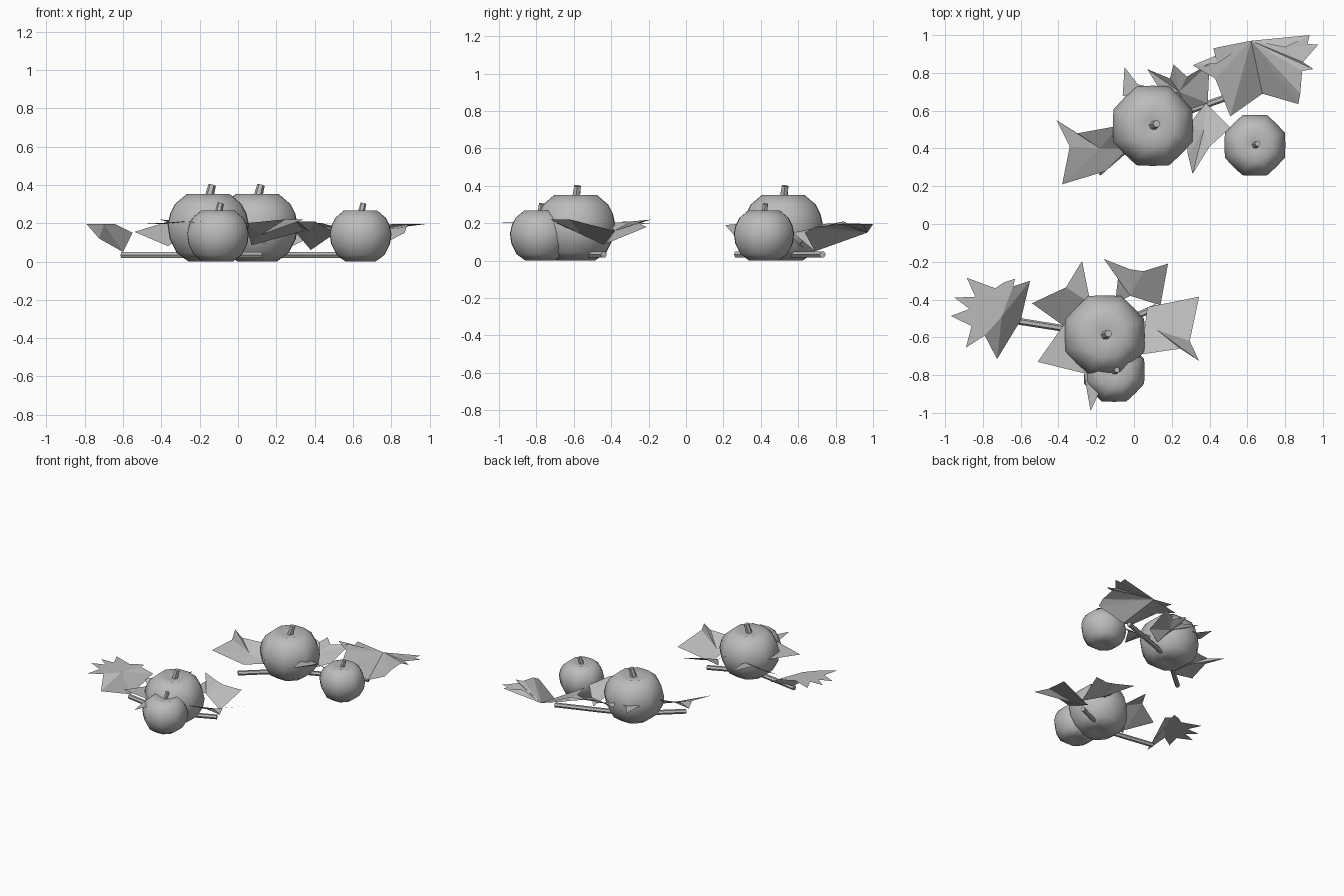
import bpy, bmesh, math
from mathutils import Vector

cube = bpy.data.objects.get("Cube")
if cube:
    bpy.data.objects.remove(cube, do_unlink=True)

GREY = (0.5, 0.5, 0.5, 1)
grey = bpy.data.materials.new("plain_grey")
grey.use_nodes = True
grey.diffuse_color = GREY
grey.node_tree.nodes["Principled BSDF"].inputs["Base Color"].default_value = GREY


def finish(name, bm, smooth=False):
    """Turn a bmesh into a named, coloured object."""
    mesh = bpy.data.meshes.new(name)
    bm.to_mesh(mesh)
    bm.free()
    mesh.materials.append(grey)
    for face in mesh.polygons:
        face.use_smooth = smooth
    obj = bpy.data.objects.new(name, mesh)
    bpy.context.collection.objects.link(obj)
    return obj


def tube(name, points, radii, sides):
    """Sweep a polygon section along a path and cap both ends."""
    bm = bmesh.new()
    path = [Vector(p) for p in points]
    rings = []
    for i, p in enumerate(path):
        along = path[min(i + 1, len(path) - 1)] - path[max(i - 1, 0)]
        turn = along.to_track_quat('Z', 'Y')
        ring = []
        for k in range(sides):
            a = math.tau * k / sides
            ring.append(bm.verts.new(p + turn @ (Vector((math.cos(a), math.sin(a), 0)) * radii[i])))
        rings.append(ring)
    for a, b in zip(rings, rings[1:]):
        for k in range(sides):
            n = (k + 1) % sides
            bm.faces.new((a[k], a[n], b[n], b[k]))
    bm.faces.new(rings[0][::-1])
    bm.faces.new(rings[-1])
    return finish(name, bm)


# Radius and height, from the underside dimple to the dip around the stem
PROFILE = [(0.05, 0.015), (0.11, 0), (0.175, 0.045), (0.215, 0.12), (0.226, 0.19),
           (0.212, 0.25), (0.185, 0.30), (0.12, 0.352), (0.04, 0.335)]
LOBES = 8


def pumpkin(name, x, y, size):
    """Lathe an eight-lobed body and add a leaning stem."""
    bm = bmesh.new()
    count = LOBES * 2
    rings = []
    for r, z in PROFILE:
        ring = []
        for k in range(count):
            a = math.tau * (k + 1) / count
            lobe = r * size * (1 if k % 2 == 0 else 0.94)
            ring.append(bm.verts.new((x + lobe * math.cos(a), y + lobe * math.sin(a), z * size)))
        rings.append(ring)
    for a, b in zip(rings, rings[1:]):
        for k in range(count):
            n = (k + 1) % count
            bm.faces.new((a[k], a[n], b[n], b[k]))
    bm.faces.new(rings[0][::-1])
    bm.faces.new(rings[-1])
    finish(name + "_body", bm, True)
    tube(name + "_stem", [(x, y, 0.32 * size), (x + 0.02 * size, y + 0.01 * size, 0.4 * size)],
         [0.024 * size, 0.02 * size], 6)


def leaf(name, hub, outline, closed=True):
    """Fan flat triangles from a hub to a jagged rim."""
    bm = bmesh.new()
    middle = bm.verts.new(hub)
    rim = [bm.verts.new(p) for p in outline]
    pairs = list(zip(rim, rim[1:]))
    if closed:
        pairs.append((rim[-1], rim[0]))
    for a, b in pairs:
        bm.faces.new((middle, a, b))
    bmesh.ops.recalc_face_normals(bm, faces=bm.faces)
    finish(name, bm)


# Pumpkins
pumpkin("back_large_pumpkin", 0.10, 0.52, 1)
pumpkin("front_large_pumpkin", -0.155, -0.59, 1)
pumpkin("back_small_pumpkin", 0.64, 0.417, 0.76)
pumpkin("front_small_pumpkin", -0.105, -0.78, 0.76)

# Vines lying on the ground
V = 0.033
tube("back_vine", [(-0.19, 0.27, V), (0.1, 0.52, V), (0.32, 0.61, V), (0.66, 0.73, V)], [0.018] * 4, 6)
tube("front_vine", [(-0.61, -0.515, V), (-0.2, -0.58, V), (0.12, -0.44, V)], [0.018] * 3, 6)

# Leaves of the front plant
T = 0.195
leaf("front_vine_end_leaf", (-0.7, -0.49, T),
     [(-0.6, -0.51, 0.05), (-0.55, -0.3, 0.15), (-0.64, -0.33, T), (-0.63, -0.29, T), (-0.69, -0.31, T),
      (-0.735, -0.34, T), (-0.885, -0.285, T), (-0.84, -0.385, T), (-0.95, -0.39, T), (-0.87, -0.45, T),
      (-0.97, -0.487, T), (-0.86, -0.54, T), (-0.89, -0.655, T), (-0.79, -0.59, T), (-0.725, -0.715, 0.12)])
leaf("front_plant_rear_leaf", (-0.02, -0.38, 0.16),
     [(0.14, -0.43, 0.09), (0.18, -0.21, 0.18), (0.05, -0.25, 0.2), (-0.02, -0.24, 0.21),
      (-0.16, -0.185, 0.22), (-0.085, -0.29, 0.21), (-0.1, -0.42, 0.2)], False)
leaf("front_plant_left_leaf", (0.12, -0.56, 0.14),
     [(0.07, -0.44, 0.085), (0.345, -0.385, 0.16), (0.295, -0.62, 0.22), (0.345, -0.725, 0.22),
      (0.245, -0.66, 0.22), (0.04, -0.69, 0.2)])
leaf("front_plant_right_leaf", (-0.36, -0.335, 0.21),
     [(-0.54, -0.42, 0.155), (-0.365, -0.545, 0.08), (-0.23, -0.42, 0.18), (-0.275, -0.195, 0.2)], False)
leaf("front_plant_front_leaf", (-0.25, -0.68, 0.205),
     [(-0.37, -0.53, T), (-0.51, -0.73, T), (-0.265, -0.79, 0.21), (-0.23, -0.99, 0.205),
      (-0.17, -0.86, 0.21), (-0.1, -0.65, 0.21)])

# Leaves of the back plant
leaf("back_vine_end_leaf", (0.62, 0.97, 0.15),
     [(0.42, 0.93, 0.2), (0.44, 0.85, 0.2), (0.31, 0.84, 0.21), (0.43, 0.77, 0.19), (0.51, 0.57, 0.15),
      (0.68, 0.69, 0.05), (0.87, 0.635, 0.15), (0.88, 0.69, 0.18), (0.89, 0.81, T), (0.95, 0.82, T),
      (0.895, 0.857, T), (0.975, 0.95, T), (0.915, 0.936, T), (0.93, 1, T), (0.8, 0.935, T)], False)
leaf("back_plant_right_leaf", (-0.18, 0.4, 0.15),
     [(-0.15, 0.28, 0.11), (-0.38, 0.21, 0.19), (-0.34, 0.41, 0.21), (-0.41, 0.55, 0.22),
      (-0.3, 0.48, 0.21), (-0.08, 0.52, 0.2), (-0.03, 0.4, 0.1)])
leaf("back_plant_rear_leaf", (0.24, 0.7, 0.15),
     [(0.28, 0.6, 0.08), (0.39, 0.64, 0.13), (0.4, 0.85, 0.2), (0.28, 0.78, T), (0.21, 0.845, 0.21),
      (0.19, 0.77, T), (0.07, 0.82, 0.2), (0.15, 0.69, T)])
leaf("back_plant_rear_tip", (0.02, 0.66, T),
     [(-0.06, 0.68, T), (-0.05, 0.83, T), (0.02, 0.74, T), (0.1, 0.72, T)], False)
leaf("back_plant_left_leaf", (0.37, 0.5, 0.16),
     [(0.38, 0.64, 0.06), (0.51, 0.51, 0.15), (0.4, 0.41, 0.21), (0.31, 0.265, 0.21),
      (0.285, 0.37, 0.21), (0.27, 0.5, 0.19)])
